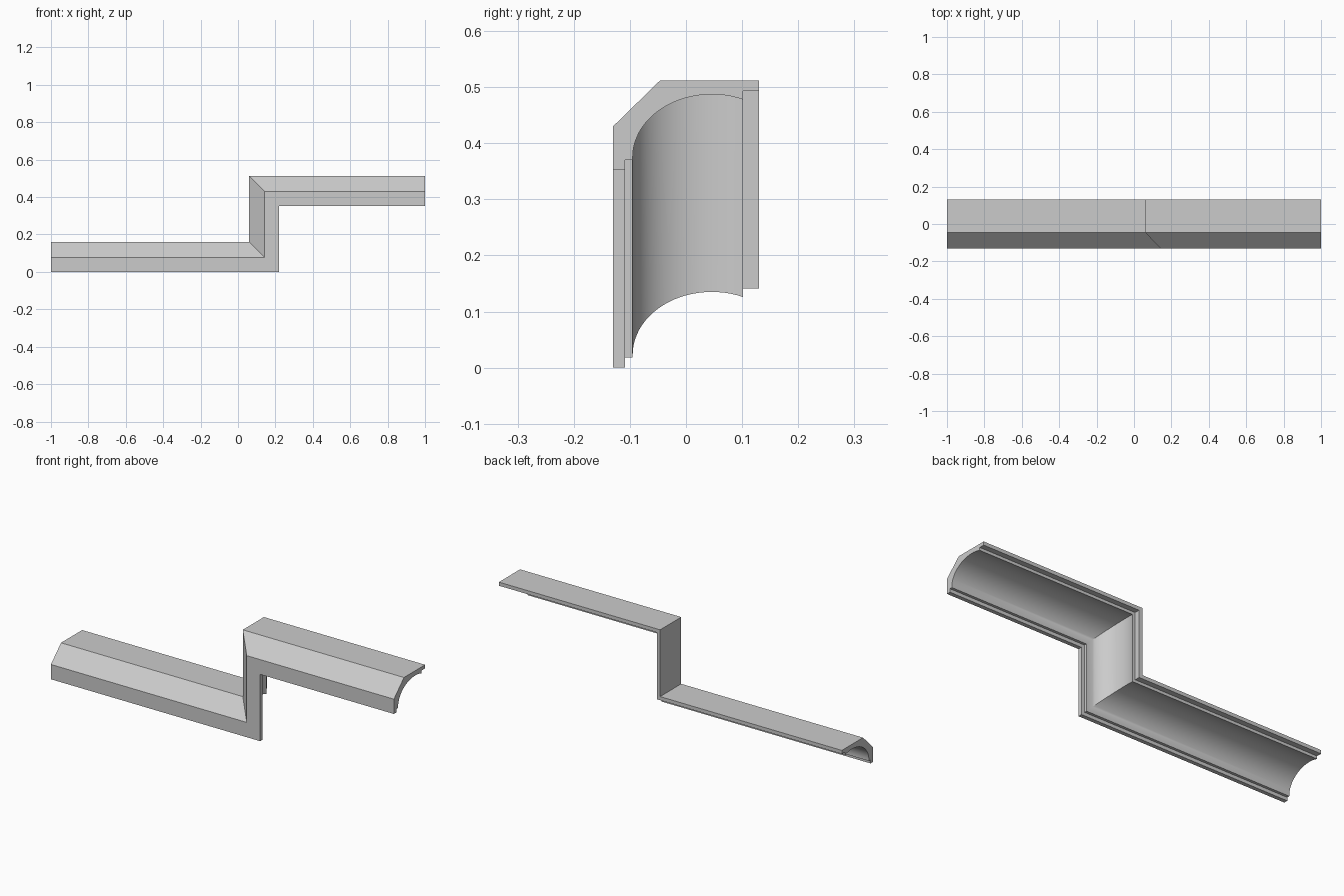
import bpy, bmesh, math

if "Cube" in bpy.data.objects:
    bpy.data.objects.remove(bpy.data.objects["Cube"])

# Gutter cross-section: (y, d), d = distance from the inner path line
profile = [(0.13, 0.141), (0.13, 0.16), (-0.046, 0.16), (-0.13, 0.078),
           (-0.13, 0.0), (-0.109, 0.0), (-0.109, 0.018), (-0.095, 0.018)]
# Smooth elliptical hollow under the roof
CY, CD, A, B = 0.046, 0.023, 0.141, 0.112
STEPS = 24
end = math.acos((0.102 - CY) / A)
for i in range(STEPS + 1):
    t = math.pi + (end - math.pi) * i / STEPS
    profile.append((CY + A * math.cos(t), CD + B * math.sin(t)))
profile.append((0.102, 0.141))

# Stepped path with mitred corners: (x, z, x shift per d, z shift per d)
STEP_X, RISE = 0.22, 0.352
stations = [(-1, 0, 0, 1), (STEP_X, 0, -1, 1),
            (STEP_X, RISE, -1, 1), (1, RISE, 0, 1)]

# Sweep the section along the path
bm = bmesh.new()
rings = [[bm.verts.new((x + sx * d, y, z + sz * d)) for y, d in profile]
         for x, z, sx, sz in stations]
n = len(profile)
for r0, r1 in zip(rings, rings[1:]):
    for i in range(n):
        j = (i + 1) % n
        bm.faces.new((r0[i], r0[j], r1[j], r1[i]))

# End caps
bm.faces.new(rings[0])
bm.faces.new(rings[-1][::-1])
bmesh.ops.recalc_face_normals(bm, faces=bm.faces)

mesh = bpy.data.meshes.new("stepped_moulding")
bm.to_mesh(mesh)
bm.free()
moulding = bpy.data.objects.new("stepped_moulding", mesh)
bpy.context.collection.objects.link(moulding)

# Smooth hollow, sharp edges elsewhere
bpy.context.view_layer.objects.active = moulding
moulding.select_set(True)
bpy.ops.object.shade_smooth_by_angle(angle=math.radians(25))
